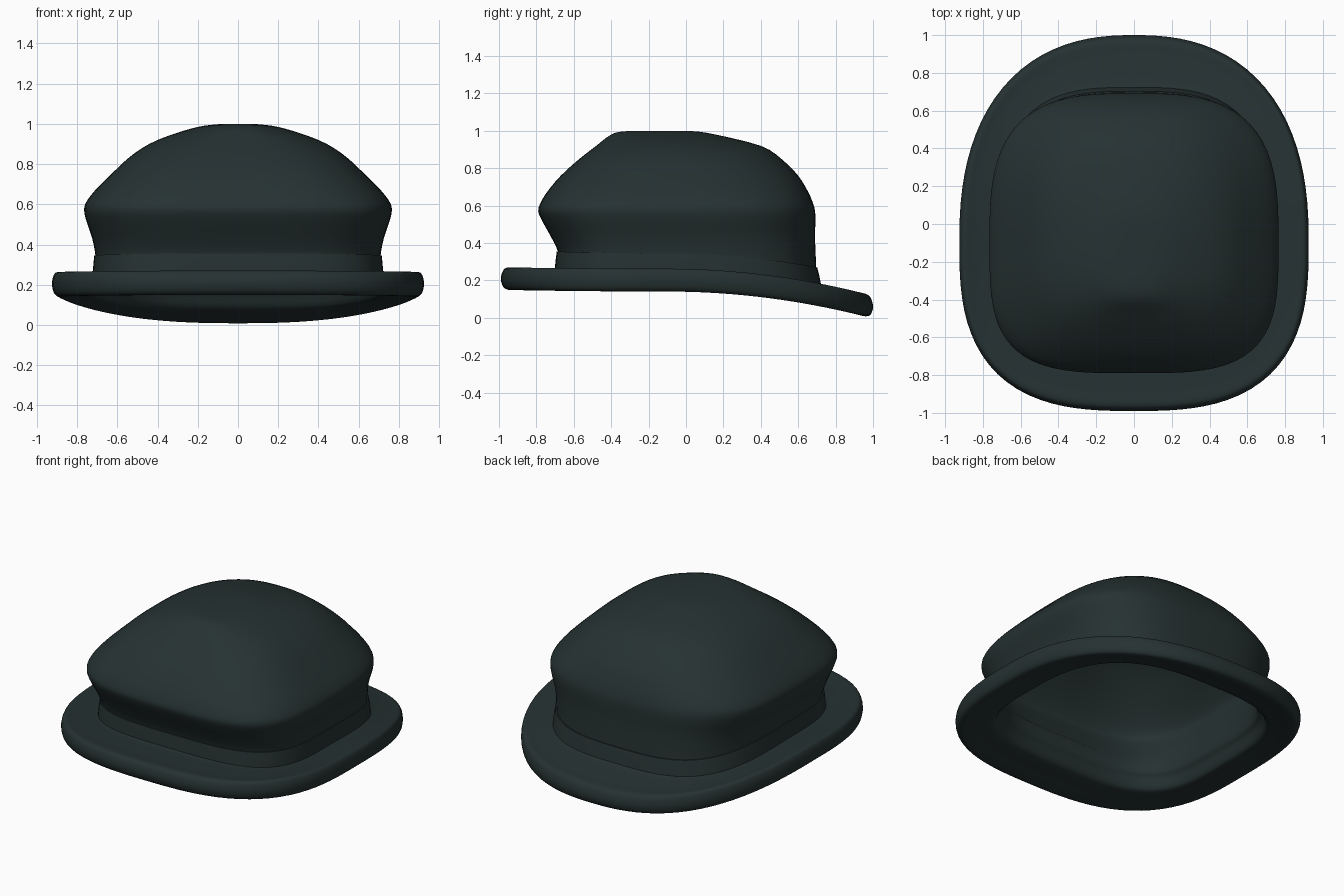
import bpy, bmesh, math

cube = bpy.data.objects.get("Cube")
if cube:
    bpy.data.objects.remove(cube, do_unlink=True)

felt = bpy.data.materials.new("dark green felt")
felt.use_nodes = True
colour = (0.019, 0.031, 0.031, 1)
felt.diffuse_color = colour
shader = felt.node_tree.nodes["Principled BSDF"]
shader.inputs["Base Color"].default_value = colour
shader.inputs["Roughness"].default_value = 0.9

SEGMENTS = 96
MID_Y = -0.1


def lerp(a, b, t):
    return tuple(p + (q - p) * t for p, q in zip(a, b))


def smooth_rings(rings, steps):
    """Catmull-Rom interpolation between neighbouring rings."""
    out = []
    for i in range(len(rings) - 1):
        quad = (rings[max(i - 1, 0)], rings[i], rings[i + 1],
                rings[min(i + 2, len(rings) - 1)])
        for k in range(steps):
            t = k / steps
            out.append(tuple(
                b + (c - a) * t / 2 + (2 * a - 5 * b + 4 * c - d) * t * t / 2
                + (3 * b - a - 3 * c + d) * t ** 3 / 2
                for a, b, c, d in zip(*quad)))
    return out + [rings[-1]]


def ring_points(ring):
    """Rounded-square ring: half width, front y, back y, three heights, squareness."""
    width, front, back, z_front, z_side, z_back, n = ring
    for i in range(SEGMENTS):
        angle = math.tau * i / SEGMENTS
        c, s = math.cos(angle), math.sin(angle)
        power = n + (0.4 if s < 0 else 0)
        r = (abs(c) ** power + abs(s) ** power) ** (-1 / power)
        u, v = c * r, s * r
        reach, z_end = (back - MID_Y, z_back) if v > 0 else (MID_Y - front, z_front)
        yield u * width, MID_Y + v * reach, z_side + (z_end - z_side) * v * v


def loft(name, rings, loop=False):
    bm = bmesh.new()
    rows = [[bm.verts.new(p) for p in ring_points(r)] for r in rings]
    pairs = list(zip(rows, rows[1:]))
    if loop:
        pairs.append((rows[-1], rows[0]))
    else:
        bm.faces.new(rows[0])
        bm.faces.new(rows[-1])
    for a, b in pairs:
        for i in range(SEGMENTS):
            j = (i + 1) % SEGMENTS
            bm.faces.new((a[i], a[j], b[j], b[i]))
    bmesh.ops.recalc_face_normals(bm, faces=bm.faces)
    mesh = bpy.data.meshes.new(name)
    bm.to_mesh(mesh)
    bm.free()
    mesh.materials.append(felt)
    obj = bpy.data.objects.new(name, mesh)
    bpy.context.collection.objects.link(obj)
    bpy.ops.object.select_all(action="DESELECT")
    obj.select_set(True)
    bpy.context.view_layer.objects.active = obj
    bpy.ops.object.shade_smooth_by_angle(angle=math.radians(50))
    return obj


# Crown dome: half width, front y, back y, height, squareness
dome = [
    (0.01, -0.11, -0.09, 1.0, 2),
    (0.10, -0.32, 0.04, 0.998, 2.1),
    (0.22, -0.40, 0.16, 0.98, 2.2),
    (0.40, -0.48, 0.40, 0.92, 2.4),
    (0.52, -0.57, 0.51, 0.85, 2.6),
    (0.62, -0.67, 0.60, 0.76, 2.8),
    (0.71, -0.745, 0.655, 0.67, 3),
    (0.755, -0.78, 0.68, 0.61, 3.1),
    (0.765, -0.79, 0.69, 0.57, 3.1),
    (0.755, -0.77, 0.692, 0.52, 3.1),
]
crown = [(w, f, b, z, z, z, n) for w, f, b, z, n in dome]

# Waist tapering down to the tilted band
crown += [
    (0.725, -0.72, 0.69, 0.43, 0.43, 0.43, 3.1),
    (0.709, -0.685, 0.695, 0.355, 0.345, 0.30, 3.1),
    (0.710, -0.685, 0.70, 0.30, 0.28, 0.22, 3.1),
]

# Brim section swept from the crown base to the outer edge: fraction, rise
base = (0.715, -0.70, 0.72, 0.21, 0.19, 0.12, 3.0)
edge = (0.925, -0.99, 1.0, 0.21, 0.205, 0.06, 2.4)
section = [(0, 0.055), (0.3, 0.052), (0.65, 0.055), (0.87, 0.06), (0.96, 0.042),
           (1, 0), (0.96, -0.042), (0.86, -0.06), (0.65, -0.058),
           (0.4, -0.05), (0.15, -0.045), (0, -0.03), (-0.1, 0.03)]
brim = []
for t, rise in section:
    r = lerp(base, edge, t)
    brim.append(r[:3] + tuple(z + rise for z in r[3:6]) + r[6:])

# Lining follows the crown on the inside
lining = []
for w, f, b, zf, zs, zb, n in reversed(crown):
    lining.append((w * 0.95, MID_Y + (f - MID_Y) * 0.95, MID_Y + (b - MID_Y) * 0.95,
                   zf - 0.03, zs - 0.03, zb - 0.03, n))

loft("hat_body", smooth_rings(crown + brim + lining, 3))

# Thin band around the foot of the crown
top = (0.708, -0.684, 0.695, 0.355, 0.345, 0.27, 3.1)
foot = (0.716, -0.695, 0.718, 0.255, 0.235, 0.165, 3.1)


def grow(r, d):
    return (r[0] + d, r[1] - d, r[2] + d) + r[3:]


loft("hat_band", [grow(top, -0.02), grow(top, 0.007), grow(lerp(top, foot, 0.5), 0.008),
                  grow(foot, 0.007), grow(foot, -0.02)], loop=True)
